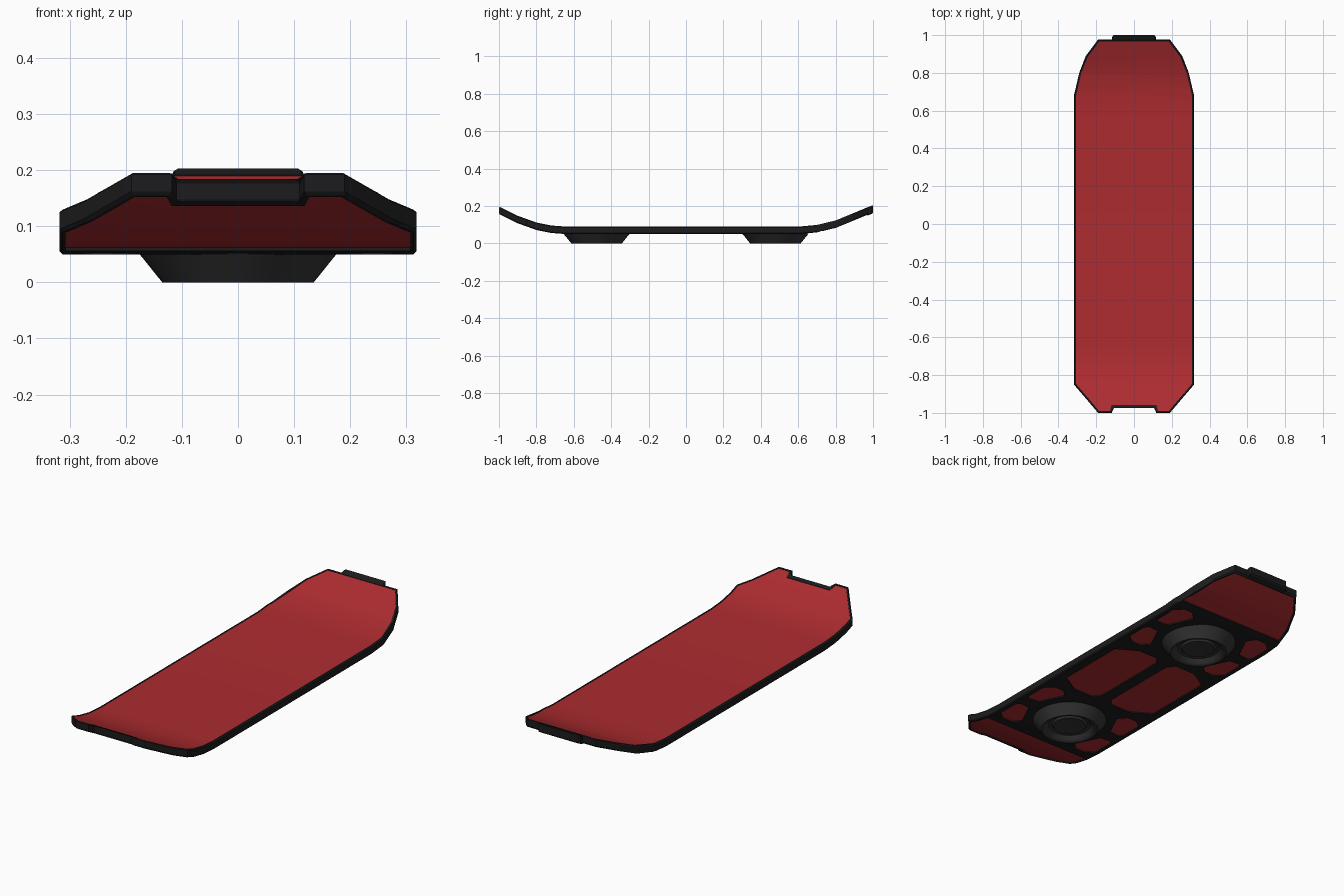
import bpy, bmesh, math
from mathutils import Vector

if "Cube" in bpy.data.objects:
    bpy.data.objects.remove(bpy.data.objects["Cube"])


def material(name, rgb):
    m = bpy.data.materials.new(name)
    m.diffuse_color = (*rgb, 1)
    m.use_nodes = True
    m.node_tree.nodes["Principled BSDF"].inputs["Base Color"].default_value = m.diffuse_color
    return m


RED = material("red_panel", (0.42, 0.025, 0.03))
BLACK = material("black_frame", (0.012, 0.012, 0.013))
CHARCOAL = material("charcoal_puck", (0.035, 0.035, 0.037))

# Upward kick of nose and tail: (y, lift)
KICK = [(-1.01, .112), (-.9, .058), (-.8, .022), (-.72, .006), (-.64, 0),
        (.6, 0), (.7, .009), (.8, .033), (.9, .074), (1.01, .12)]


def lift(y):
    for (a, p), (b, q) in zip(KICK, KICK[1:]):
        if y <= b:
            return p + (q - p) * (y - a) / (b - a)
    return KICK[-1][1]


def sym(half):
    return half + [(-x, y) for x, y in reversed(half)]


def inset(poly, d):
    out = []
    for i, p in enumerate(poly):
        p, a, b = Vector(p), Vector(poly[i - 1]), Vector(poly[(i + 1) % len(poly)])
        e, f = (p - a).normalized(), (b - p).normalized()
        n, m = Vector((-e.y, e.x)), Vector((-f.y, f.x))
        out.append(tuple(p + (n + m) * d / (1 + n.dot(m))))
    return out


def finish(bm, name, mat, angle=None):
    me = bpy.data.meshes.new(name)
    bmesh.ops.recalc_face_normals(bm, faces=bm.faces)
    bm.to_mesh(me)
    bm.free()
    ob = bpy.data.objects.new(name, me)
    bpy.context.collection.objects.link(ob)
    if mat:
        me.materials.append(mat)
    if angle:
        bpy.ops.object.select_all(action='DESELECT')
        ob.select_set(True)
        bpy.context.view_layer.objects.active = ob
        bpy.ops.object.shade_smooth_by_angle(angle=math.radians(angle))
    return ob


def prism(name, polys, z0, z1, mat=None, chamfer=0):
    bm = bmesh.new()
    for poly in polys:
        lo = [bm.verts.new((x, y, z0)) for x, y in poly]
        hi = [bm.verts.new((x, y, z1)) for x, y in poly]
        bm.faces.new(lo[::-1])
        bm.faces.new(hi)
        for i in range(len(poly)):
            j = (i + 1) % len(poly)
            bm.faces.new((lo[i], lo[j], hi[j], hi[i]))
    if chamfer:
        flat = [e for e in bm.edges if abs(e.verts[0].co.z - e.verts[1].co.z) < 1e-6]
        bmesh.ops.bevel(bm, geom=flat, offset=chamfer, segments=1, affect='EDGES')
    return finish(bm, name, mat)


def bend(ob, name, mat, angle=None):
    """Evaluate modifiers, slice at the kick stations and lift the ends."""
    bm = bmesh.new()
    bm.from_object(ob, bpy.context.evaluated_depsgraph_get())
    for y, _ in KICK[1:-1]:
        bmesh.ops.bisect_plane(bm, geom=bm.verts[:] + bm.edges[:] + bm.faces[:],
                               plane_co=(0, y, 0), plane_no=(0, 1, 0), dist=1e-5)
    for v in bm.verts:
        v.co.z += lift(v.co.y)
    bpy.data.objects.remove(ob)
    return finish(bm, name, mat, angle)


# Outline of the board, right half from nose to tail
HALF = [(.11, -.968), (.118, -1), (.19, -1), (.318, -.85), (.318, .68),
        (.29, .8), (.255, .89), (.19, .977)]
outline = sym(HALF)
inner = inset(outline, .011)
inner_half = inner[:len(HALF)]

# Openings in the underside web: end panels, centre pair, four around each puck
X = inner_half[3][0]
cells = [sym([p for p in inner_half if p[1] < -.75] + [(X, -.72), (.12, -.72)]),
         sym([(.12, .72), (X, .72)] + [p for p in inner_half if p[1] > .75])]
centre = [(.03, -.2), (.06, -.24), (.17, -.24), (.27, -.18),
          (.27, .18), (.17, .24), (.06, .24), (.03, .2)]
small = [(.222, .035), (.28, .03), (.295, .05), (.295, .16), (.25, .195), (.2, .195), (.165, .155)]
PUCK_Y = .478
for s in (1, -1):
    cells.append([(s * x, y) for x, y in centre])
    for cy in (-PUCK_Y, PUCK_Y):
        for t in (1, -1):
            cells.append([(s * x, cy + t * y) for x, y in small])

# Black frame: rim plus underside web
blank = prism("blank", [outline], .05, .09, None, .005)
cutters = [prism("recess_cutter", [inner], .056, .2),
           prism("cell_cutter", cells, 0, .07)]
for c in cutters:
    c.hide_render = True
    mod = blank.modifiers.new("cut", 'BOOLEAN')
    mod.object, mod.operation, mod.solver = c, 'DIFFERENCE', 'EXACT'
bend(blank, "frame", BLACK)
for c in cutters:
    bpy.data.objects.remove(c)

# Red deck lying in the frame
bend(prism("core", [inner], .056, .088), "deck_panel", RED, 25)

# Tail grip tab
bend(prism("tab", [sym([(.116, .968), (.116, .99), (.108, 1.0)])], .045, .089, None, .004),
     "tail_tab", BLACK)

# Round pucks with dished undersides
PROFILE = [(.178, .053), (.172, .046), (.135, 0), (.126, 0), (.116, .006),
           (.1, .024), (.085, .027), (.076, .018), (.05, .021), (.001, .021)]
for label, cy in (("front", -PUCK_Y), ("back", PUCK_Y)):
    bm = bmesh.new()
    vs = [bm.verts.new((r, 0, z)) for r, z in PROFILE]
    es = [bm.edges.new(p) for p in zip(vs, vs[1:])]
    bmesh.ops.spin(bm, geom=vs + es, cent=(0, 0, 0), axis=(0, 0, 1),
                   angle=2 * math.pi, steps=48)
    bmesh.ops.remove_doubles(bm, verts=bm.verts, dist=1e-5)
    bmesh.ops.holes_fill(bm, edges=bm.edges[:], sides=0)
    finish(bm, label + "_puck", CHARCOAL, 35).location.y = cy
